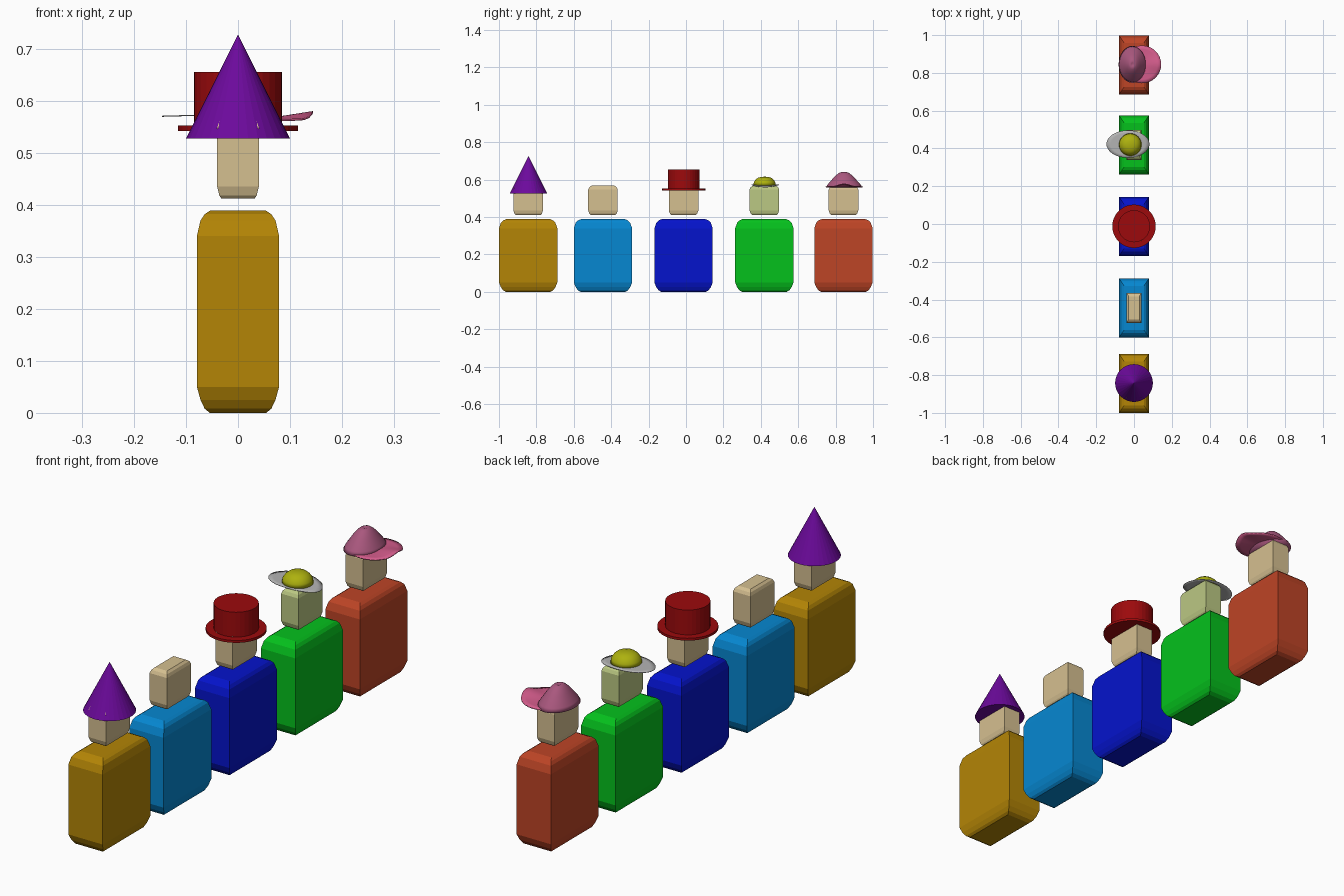
import bpy, math

if "Cube" in bpy.data.objects:
    bpy.data.objects.remove(bpy.data.objects["Cube"])


def material(name, rgb):
    # colours given as seen on screen, converted to linear
    m = bpy.data.materials.new(name)
    m.diffuse_color = tuple((c / 255) ** 2.2 for c in rgb) + (1,)
    m.use_nodes = True
    m.node_tree.nodes["Principled BSDF"].inputs["Base Color"].default_value = m.diffuse_color
    return m


def make(name, verts, faces, mat=None, smooth=False):
    me = bpy.data.meshes.new(name)
    me.from_pydata(verts, [], faces)
    ob = bpy.data.objects.new(name, me)
    bpy.context.collection.objects.link(ob)
    if mat:
        me.materials.append(mat)
    if smooth:
        for p in me.polygons:
            p.use_smooth = True
    return ob


def block(name, y, hx, hy, rings, mat):
    # box with rounded top and bottom rims and sharp vertical edges
    verts, faces = [], []
    for z, inset in rings:
        a, b = hx - inset, hy - inset * 1.5
        verts += [(-a, y - b, z), (a, y - b, z), (a, y + b, z), (-a, y + b, z)]
    for i in range(len(rings) - 1):
        for j in range(4):
            k = (j + 1) % 4
            faces.append((i*4 + j, i*4 + k, i*4 + 4 + k, i*4 + 4 + j))
    top = len(verts) - 4
    faces += [(3, 2, 1, 0), (top, top + 1, top + 2, top + 3)]
    return make(name, verts, faces, mat)


def lathe(name, x, y, profile, mat, sx=1.0, cap=True, smooth=False, n=32):
    # profile of (radius, z) from bottom to top; a zero radius ends in a point
    verts, faces = [], []
    rings = [p for p in profile if p[0] > 0]
    for r, z in rings:
        for j in range(n):
            a = 2 * math.pi * j / n
            verts.append((x + r * sx * math.cos(a), y + r * math.sin(a), z))
    for i in range(len(rings) - 1):
        for j in range(n):
            k = (j + 1) % n
            faces.append((i*n + j, i*n + k, i*n + n + k, i*n + n + j))
    t = len(verts) - n
    if profile[-1][0] == 0:
        verts.append((x, y, profile[-1][1]))
        faces += [(t + j, t + (j + 1) % n, t + n) for j in range(n)]
    else:
        faces.append(tuple(range(t, t + n)))
    if cap:
        faces.append(tuple(reversed(range(n))))
    return make(name, verts, faces, mat, smooth)


def brim(name, x, y, rx, ry, height, mat, thick, n=32, rings=5):
    # oval sheet whose height is a function of offsets u, v in -1..1
    verts, faces = [(x, y, height(0, 0))], []
    for i in range(1, rings + 1):
        for j in range(n):
            a = 2 * math.pi * j / n
            u, v = i / rings * math.cos(a), i / rings * math.sin(a)
            verts.append((x + rx * u, y + ry * v, height(u, v)))
    for j in range(n):
        k = (j + 1) % n
        faces.append((0, 1 + j, 1 + k))
        for i in range(rings - 1):
            b = 1 + i * n
            faces.append((b + j, b + n + j, b + n + k, b + k))
    ob = make(name, verts, faces, mat, True)
    s = ob.modifiers.new("thickness", 'SOLIDIFY')
    s.thickness = thick
    s.offset = 0
    return ob


skin = material("skin", (212, 190, 143))
pale_green = material("pale_green", (186, 199, 130))
purple = material("purple", (108, 18, 155))
red = material("red", (155, 18, 20))
lime = material("lime", (172, 176, 22))
grey = material("grey", (178, 178, 178))
rose = material("rose", (168, 88, 125))
pink = material("pink", (210, 92, 138))

# five bodies and heads in a row
body_rings = [(0, .025), (.008, .015), (.025, .007), (.05, 0),
              (.34, 0), (.37, .007), (.382, .015), (.389, .026)]
head_rings = [(.412, .008), (.418, .004), (.435, 0), (.548, 0), (.56, .004), (.568, .012)]
people = [("gold", -.844, (178, 132, 14), skin), ("sky", -.444, (14, 134, 208), skin),
          ("blue", -.013, (13, 26, 203), skin), ("green", .419, (13, 192, 34), pale_green),
          ("orange", .842, (188, 70, 42), skin)]
for name, y, colour, head_mat in people:
    block(name + "_body", y, .079, .156, body_rings, material(name, colour))
    block(name + "_head", y, .04, .079, head_rings, head_mat)

# pointed hat
lathe("cone_hat", 0, -.842, [(.1, .527), (0, .727)], purple)

# top hat
lathe("top_hat_brim", 0, -.012, [(.115, .542), (.115, .552)], red)
lathe("top_hat_crown", 0, -.012, [(.085, .55), (.085, .655)], red)

# small round hat on an oval brim
brim("oval_hat_brim", -.032, .423, .114, .073,
     lambda u, v: .572 - (.012 * u * u if u > 0 else .002 * u * u), grey, .002)
lathe("oval_hat_crown", -.02, .42,
      [(.06, .57), (.057, .587), (.048, .6), (.036, .61), (.018, .615), (0, .616)],
      lime, smooth=True)

# floppy hat with a wavy front brim
brim("floppy_hat_brim", .042, .845, .102, .1,
     lambda u, v: .562 + .012 * max(u, 0) - .016 * v * v * max(u, 0)
     + .004 * math.cos(6 * v) * max(u, 0), pink, .004)
lathe("floppy_hat_crown", -.008, .845,
      [(.098, .559), (.088, .574), (.072, .592), (.055, .612), (.04, .626),
       (.026, .636), (.015, .64), (.008, .638), (0, .636)],
      rose, sx=.75, smooth=True)
